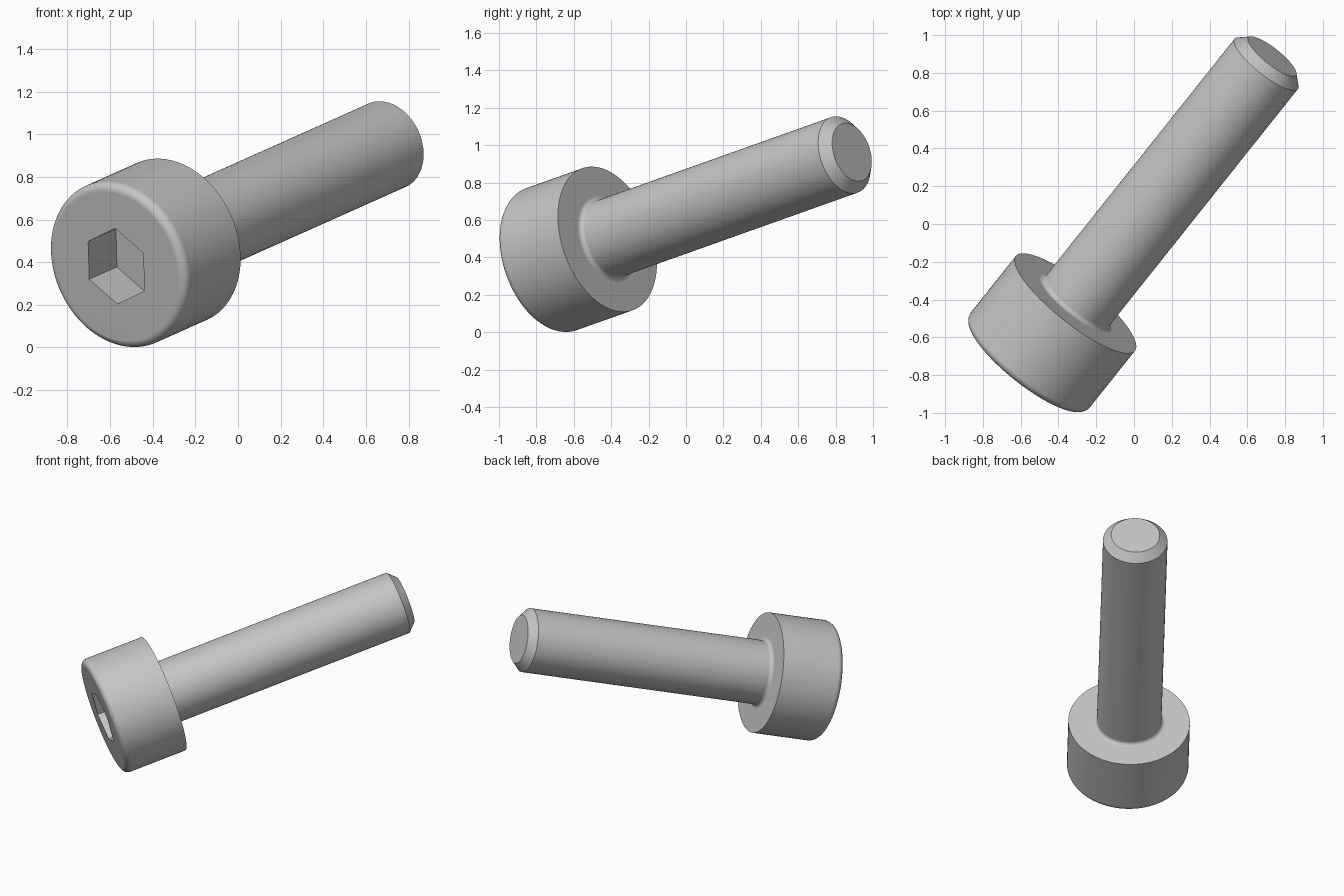
import bpy, bmesh
from math import cos, sin, pi, radians
from mathutils import Matrix, Vector

cube = bpy.data.objects.get("Cube")
if cube:
    bpy.data.objects.remove(cube)

SIDES = 96
HEAD_R, HEAD_LEN, HEAD_FILLET = 0.403, 0.435, 0.04
SHANK_R, SHANK_LEN, NECK_FILLET, CHAMFER = 0.214, 1.735, 0.026, 0.053
HEX_R, HEX_DEPTH = 0.187, 0.217

# Tilted frame: origin under the head, local z runs along the shank
axis = Vector((0.6, 0.753, 0.268)).normalized()
corner = Vector((-0.005, -0.06, 0.18))
corner = (corner - axis * corner.dot(axis)).normalized()
frame = Matrix((corner, axis.cross(corner), axis)).transposed().to_4x4()
frame.translation = (-0.31, -0.42, 0.4975)

steel = bpy.data.materials.new("grey_steel")
steel.use_nodes = True
grey = (0.56, 0.56, 0.56, 1)
steel.diffuse_color = grey
steel.node_tree.nodes["Principled BSDF"].inputs["Base Color"].default_value = grey


def circle(radius):
    return lambda a: radius


def hexagon(radius):
    return lambda a: radius * cos(pi / 6) / cos(a % (pi / 3) - pi / 6)


def arc(r, z, radius, start, end, steps=8):
    """Rounded corner of a profile as (ring shape, height) pairs."""
    angles = [radians(start + (end - start) * i / steps) for i in range(steps + 1)]
    return [(circle(r + radius * cos(a)), z + radius * sin(a)) for a in angles]


def lathe(name, profile, cap_start=False, cap_end=False):
    """Join rings of (shape, height) into a surface around the local axis."""
    bm = bmesh.new()
    angles = [2 * pi * (i + 1e-6) / SIDES for i in range(SIDES)]
    rings = [[bm.verts.new((s(a) * cos(a), s(a) * sin(a), z)) for a in angles]
             for s, z in profile]
    for low, high in zip(rings, rings[1:]):
        for i in range(SIDES):
            j = (i + 1) % SIDES
            bm.faces.new((low[i], low[j], high[j], high[i]))
    if cap_start:
        bm.faces.new(rings[0][::-1])
    if cap_end:
        bm.faces.new(rings[-1])
    mesh = bpy.data.meshes.new(name)
    bm.to_mesh(mesh)
    bm.free()
    mesh.materials.append(steel)
    obj = bpy.data.objects.new(name, mesh)
    bpy.context.collection.objects.link(obj)
    obj.matrix_world = frame
    bpy.ops.object.select_all(action='DESELECT')
    obj.select_set(True)
    bpy.context.view_layer.objects.active = obj
    bpy.ops.object.shade_smooth_by_angle(angle=radians(25))
    obj.modifiers.new("even_normals", 'WEIGHTED_NORMAL').keep_sharp = True
    return obj


# Head with hexagonal socket, rounded front rim and flat underside
front = -HEAD_LEN
lathe("socket_head",
      [(hexagon(HEX_R), front + HEX_DEPTH), (hexagon(HEX_R), front)]
      + arc(HEAD_R - HEAD_FILLET, front + HEAD_FILLET, HEAD_FILLET, -90, 0)
      + [(circle(HEAD_R), 0), (circle(SHANK_R + NECK_FILLET), 0)],
      cap_start=True)

# Shank with filleted neck and chamfered tip
lathe("shank",
      arc(SHANK_R + NECK_FILLET, NECK_FILLET, NECK_FILLET, -90, -180)
      + [(circle(SHANK_R), SHANK_LEN - CHAMFER),
         (circle(SHANK_R - CHAMFER), SHANK_LEN)],
      cap_end=True)
